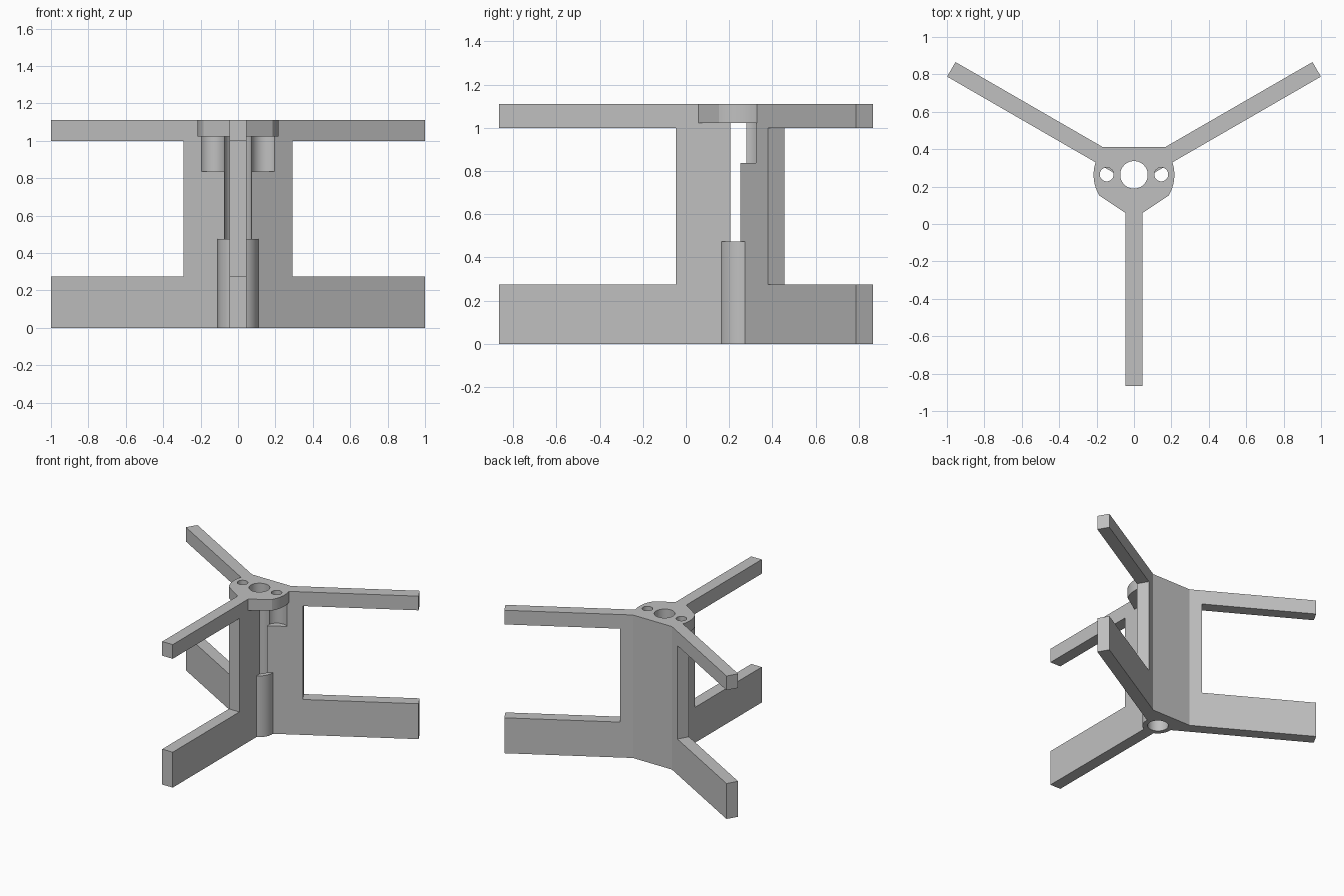
import bpy, bmesh
from math import sin, cos, pi, radians
from mathutils import Matrix, Vector

old = bpy.data.objects.get("Cube")
if old:
    bpy.data.objects.remove(old, do_unlink=True)

CY = 0.263          # y of the hub axis
TOP = 1.11          # overall height
HALF = 0.045        # half the arm thickness

grey = bpy.data.materials.new("plain grey")
grey.use_nodes = True
colour = (0.53, 0.53, 0.53, 1)
grey.diffuse_color = colour
grey.node_tree.nodes["Principled BSDF"].inputs["Base Color"].default_value = colour


def prism(name, outline, start, end, matrix=Matrix()):
    """Extrude a flat outline from start to end along local z."""
    bm = bmesh.new()
    face = bm.faces.new([bm.verts.new((x, y, start)) for x, y in outline])
    out = bmesh.ops.extrude_face_region(bm, geom=[face])
    verts = [v for v in out["geom"] if isinstance(v, bmesh.types.BMVert)]
    bmesh.ops.translate(bm, verts=verts, vec=(0, 0, end - start))
    bmesh.ops.transform(bm, matrix=matrix, verts=bm.verts)
    bmesh.ops.recalc_face_normals(bm, faces=bm.faces)
    mesh = bpy.data.meshes.new(name)
    bm.to_mesh(mesh)
    bm.free()
    mesh.materials.append(grey)
    obj = bpy.data.objects.new(name, mesh)
    bpy.context.collection.objects.link(obj)
    return obj


def circle(x, y, radius, sides=64):
    return [(x + radius * cos(2 * pi * i / sides), y + radius * sin(2 * pi * i / sides))
            for i in range(sides)]


def cut(part, cutters):
    """Subtract each cutter, then smooth the round walls."""
    bpy.ops.object.select_all(action="DESELECT")
    part.select_set(True)
    bpy.context.view_layer.objects.active = part
    for cutter in cutters:
        mod = part.modifiers.new("cut", "BOOLEAN")
        mod.object, mod.operation, mod.solver = cutter, "DIFFERENCE", "EXACT"
        bpy.ops.object.modifier_apply(modifier=mod.name)
    bpy.ops.object.shade_smooth_by_angle(angle=radians(25))


# Cutters: shaft bore, screw holes, and clearance pockets below the plate
bore = prism("shaft_bore", circle(0, CY, 0.0735), -0.2, 1.3)
holes, pockets = {}, {}
for side in (-1, 1):
    x, y = side * 0.146, CY + 0.002
    holes[side] = prism("screw_hole", circle(x, y, 0.037, 40), 0.95, 1.3)
    pockets[side] = prism("screw_pocket", circle(x, y, 0.076), 0.837, 1.023)

# Three C-shaped arms around the hub: tall foot, column, thin upper bar
profile = [(0, 0), (1.128, 0), (1.128, 0.275), (0.31, 0.275),
           (0.31, 1.0), (1.128, 1.0), (1.128, TOP), (0, TOP)]
for name, angle, side in (("front_arm", -90, 0), ("left_arm", 30, 1), ("right_arm", 150, -1)):
    place = (Matrix.Translation(Vector((0, CY, 0))) @ Matrix.Rotation(radians(angle), 4, "Z")
             @ Matrix.Rotation(radians(90), 4, "X"))
    arm = prism(name, profile, -HALF, HALF, place)
    cut(arm, [bore, pockets[side], holes[side]] if side else [bore])

# Full-height web closing the angle between the two rear arms
web = prism("rear_web", [(0, CY + 0.04), (0.17, 0.412), (-0.17, 0.412)], 0, TOP)
cut(web, [bore])

# Lower sleeve around the shaft
sleeve = prism("sleeve", circle(0, CY, 0.109), 0, 0.475)
cut(sleeve, [bore])

# Top mounting plate: rounded at the sides, tapering to the front arm
arc = [(0.216 * cos(radians(a)), CY + 0.216 * sin(radians(a))) for a in range(-31, 24, 3)]
right = [(HALF - 0.015, 0.049), (HALF, 0.059)] + arc + [(0.15, 0.38)]
outline = right + [(-x, y) for x, y in reversed(right)]
plate = prism("top_plate", outline, 1.023, TOP)
cut(plate, [bore, holes[-1], holes[1]])

# Remove the cutters
for cutter in [bore, *holes.values(), *pockets.values()]:
    bpy.data.objects.remove(cutter, do_unlink=True)
